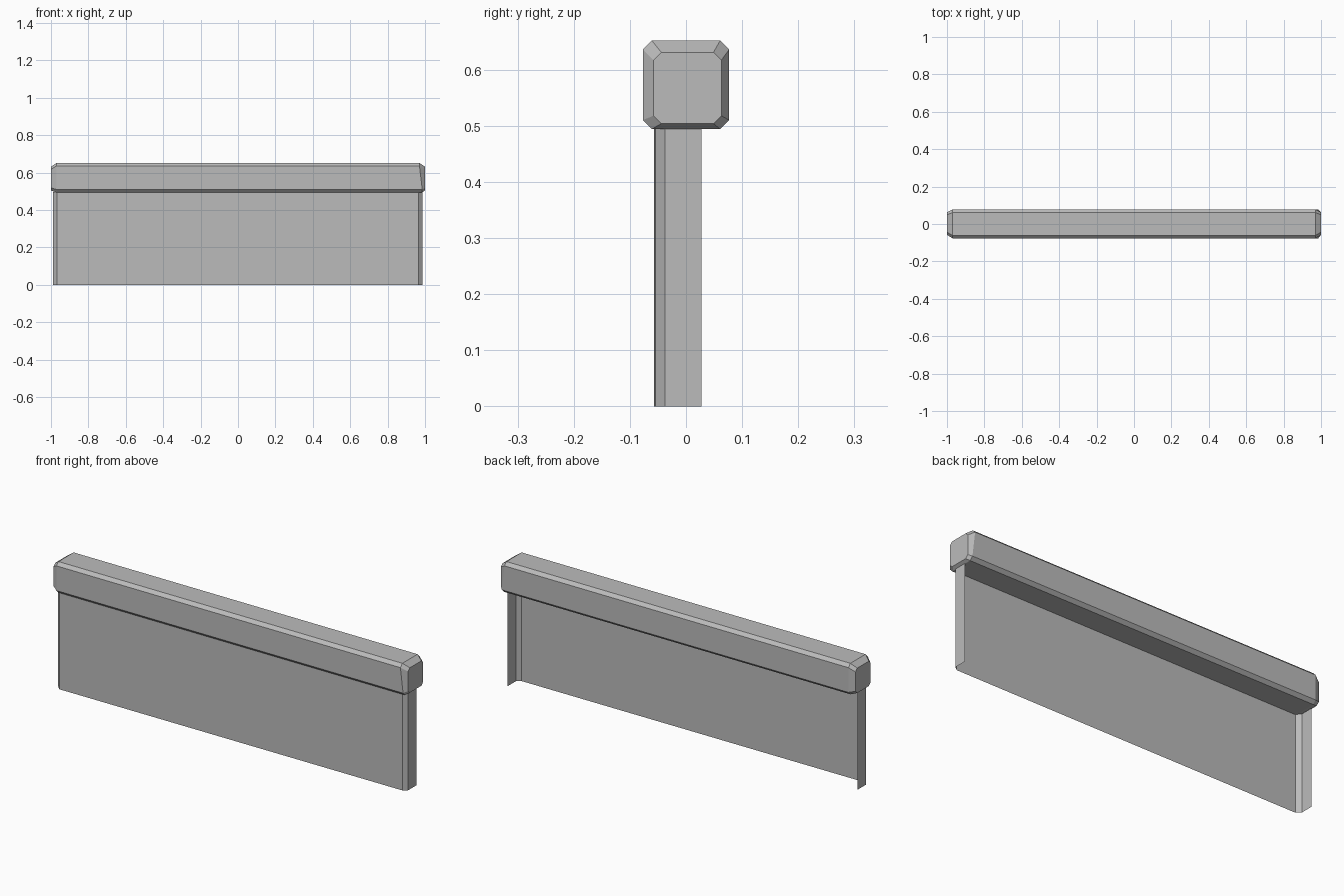
import bpy
import bmesh

cube = bpy.data.objects.get("Cube")
if cube:
    bpy.data.objects.remove(cube, do_unlink=True)

# Single grey material
grey = bpy.data.materials.new("plain_grey")
grey.use_nodes = True
colour = (0.5, 0.5, 0.5, 1)
grey.diffuse_color = colour
grey.node_tree.nodes["Principled BSDF"].inputs["Base Color"].default_value = colour


def make_object(name, bm):
    mesh = bpy.data.meshes.new(name)
    bm.to_mesh(mesh)
    bm.free()
    mesh.materials.append(grey)
    obj = bpy.data.objects.new(name, mesh)
    bpy.context.collection.objects.link(obj)
    return obj


def octagon(y0, y1, z0, z1, c):
    """Rectangle in the YZ plane with clipped corners."""
    return [(y0 + c, z0), (y1 - c, z0), (y1, z0 + c), (y1, z1 - c),
            (y1 - c, z1), (y0 + c, z1), (y0, z1 - c), (y0, z0 + c)]


def bridge(bm, a, b):
    for i in range(len(a)):
        j = (i + 1) % len(a)
        bm.faces.new((a[i], a[j], b[j], b[i]))


# Top rail: chamfered bar lofted between octagonal rings
outer = octagon(-0.077, 0.077, 0.494, 0.652, 0.016)
inner = octagon(-0.058, 0.063, 0.504, 0.631, 0.014)
bm = bmesh.new()
rings = []
for x, profile in ((-1, inner), (-0.97, outer), (0.97, outer), (1, inner)):
    # the lower corners of the +x end reach slightly further out
    rings.append([bm.verts.new((x + (0.015 if x == 0.97 and z < 0.55 else 0), y, z))
                  for y, z in profile])
for a, b in zip(rings, rings[1:]):
    bridge(bm, a, b)
bm.faces.new(rings[0])
bm.faces.new(rings[-1])
bmesh.ops.recalc_face_normals(bm, faces=bm.faces)
make_object("top_rail", bm)

# Lower panel: thin open-backed sheet with chamfered corners and side returns
path = [(-0.988, 0.028), (-0.988, -0.037), (-0.968, -0.057),
        (0.966, -0.054), (0.986, -0.037), (0.986, 0.028)]
bm = bmesh.new()
low = [bm.verts.new((x, y, 0)) for x, y in path]
high = [bm.verts.new((x, y, 0.497)) for x, y in path]
for i in range(len(path) - 1):
    bm.faces.new((low[i], low[i + 1], high[i + 1], high[i]))
make_object("front_panel", bm)
